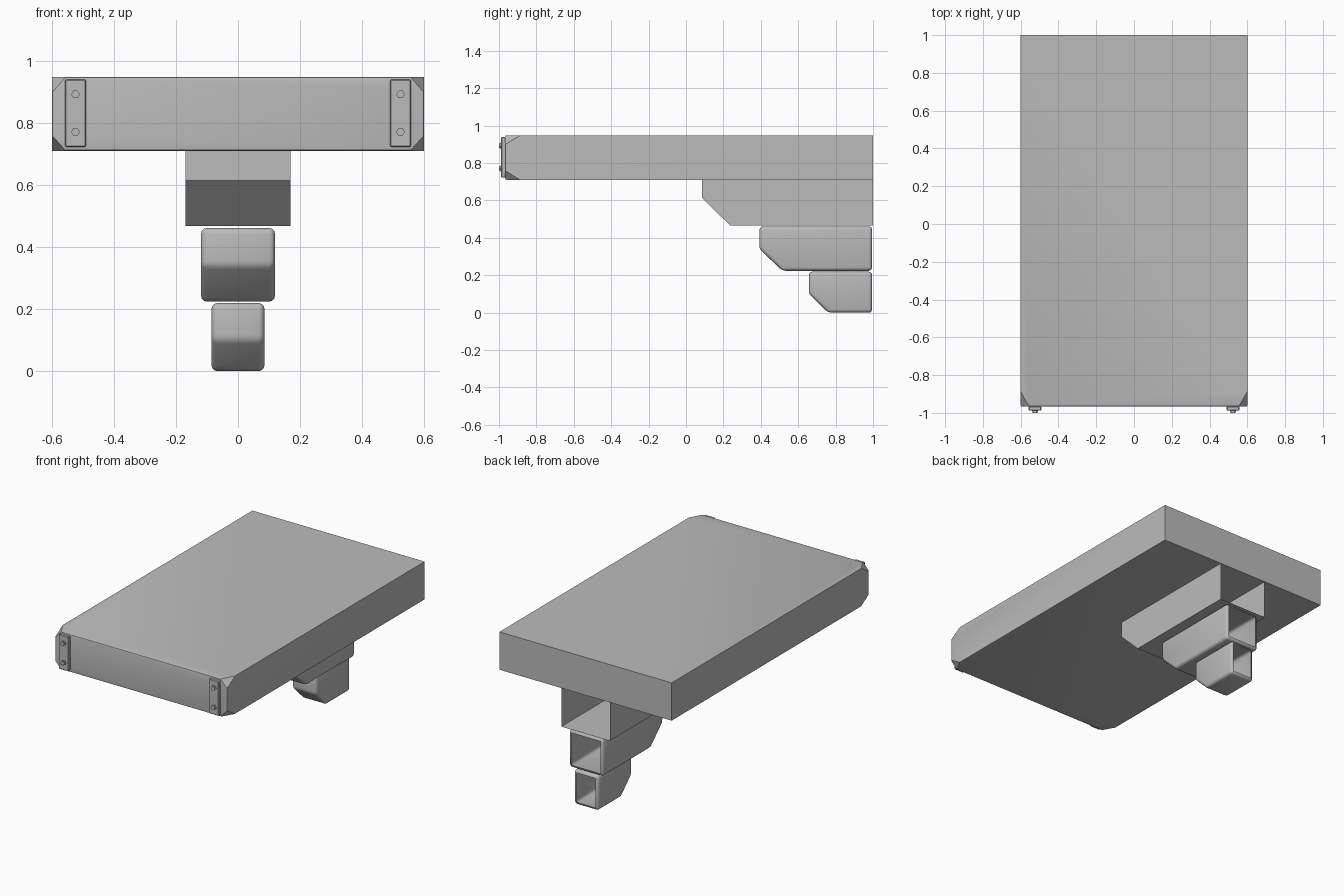
import bpy, bmesh
from math import radians
from mathutils import Vector, Matrix

cube = bpy.data.objects.get("Cube")
if cube:
    bpy.data.objects.remove(cube, do_unlink=True)

grey = bpy.data.materials.new("plain grey")
grey.use_nodes = True
grey.diffuse_color = (0.5, 0.5, 0.5, 1)
grey.node_tree.nodes["Principled BSDF"].inputs["Base Color"].default_value = (0.5, 0.5, 0.5, 1)


def finish(bm, name):
    bmesh.ops.recalc_face_normals(bm, faces=bm.faces[:])
    mesh = bpy.data.meshes.new(name)
    bm.to_mesh(mesh)
    bm.free()
    mesh.materials.append(grey)
    obj = bpy.data.objects.new(name, mesh)
    bpy.context.collection.objects.link(obj)
    bpy.ops.object.select_all(action="DESELECT")
    obj.select_set(True)
    bpy.context.view_layer.objects.active = obj
    bpy.ops.object.shade_smooth_by_angle(angle=radians(32))
    return obj


def box(low, high):
    low, high = Vector(low), Vector(high)
    bm = bmesh.new()
    matrix = Matrix.Translation((low + high) / 2) @ Matrix.Diagonal((*(high - low), 1))
    bmesh.ops.create_cube(bm, size=1, matrix=matrix)
    return bm


def soften(bm, edges, width, segments):
    bmesh.ops.bevel(bm, geom=edges, offset=width, segments=segments,
                    profile=0.5, affect="EDGES", clamp_overlap=True)


# Thick slab: softened front rim and four clipped front corners
half, front, bottom, top = 0.6, -0.967, 0.71, 0.948
slab = box((-half, front, bottom), (half, 1, top))
soften(slab, [e for e in slab.edges if all(v.co.y < 0 for v in e.verts)], 0.008, 2)
clip = Vector((0.045, 0.08, 0.05))
for sx in (-1, 1):
    for z, sz in ((bottom, -1), (top, 1)):
        normal = Vector((sx / clip.x, -1 / clip.y, sz / clip.z))
        point = Vector((sx * (half - clip.x), front, z))
        cut = bmesh.ops.bisect_plane(slab, geom=slab.verts[:] + slab.edges[:] + slab.faces[:],
                                     plane_co=point, plane_no=normal, clear_outer=True)
        rim = [g for g in cut["geom_cut"] if isinstance(g, bmesh.types.BMEdge)]
        bmesh.ops.holes_fill(slab, edges=rim)
finish(slab, "slab")


# Hollow bracket with a slanted nose, open at the back
def bracket(name, half_width, profile, rounding):
    bm = bmesh.new()
    face = bm.faces.new([bm.verts.new((-half_width, y, z)) for y, z in profile])
    moved = bmesh.ops.extrude_face_region(bm, geom=[face])["geom"]
    verts = [g for g in moved if isinstance(g, bmesh.types.BMVert)]
    bmesh.ops.translate(bm, verts=verts, vec=(2 * half_width, 0, 0))
    bmesh.ops.recalc_face_normals(bm, faces=bm.faces[:])
    if rounding:
        soften(bm, bm.edges[:], rounding, 3)
    bm.normal_update()
    back = [f for f in bm.faces if f.normal.y > 0.99]
    bmesh.ops.delete(bm, geom=back, context="FACES")
    finish(bm, name)


bracket("upper_bracket", 0.169,
        [(0.085, 0.71), (0.085, 0.614), (0.235, 0.467), (1, 0.467), (1, 0.71)], 0)
bracket("middle_bracket", 0.119,
        [(0.393, 0.461), (0.393, 0.34), (0.515, 0.224), (0.995, 0.224), (0.995, 0.461)], 0.018)
bracket("lower_bracket", 0.085,
        [(0.657, 0.219), (0.657, 0.1), (0.76, 0), (0.995, 0), (0.995, 0.219)], 0.018)

# Front plates with two hex bolts on washers each
for side, sx in (("left", 1), ("right", -1)):
    x = sx * 0.524
    plate = box((x - 0.034, -0.988, 0.722), (x + 0.034, front + 0.002, 0.94))
    soften(plate, plate.edges[:], 0.004, 1)
    finish(plate, side + "_plate")
    for place, z in (("lower", 0.771), ("upper", 0.892)):
        bolt = bmesh.new()
        for sides, radius, tip in ((16, 0.017, -0.992), (6, 0.014, -1.0)):
            depth = -0.98 - tip
            turn = Matrix.Translation((x, tip + depth / 2, z)) @ Matrix.Rotation(radians(90), 4, "X")
            turn = turn @ Matrix.Rotation(radians(30 if sides == 6 else 0), 4, "Z")
            bmesh.ops.create_cone(bolt, cap_ends=True, segments=sides, radius1=radius,
                                  radius2=radius, depth=depth, matrix=turn)
        finish(bolt, f"{side}_{place}_bolt")
